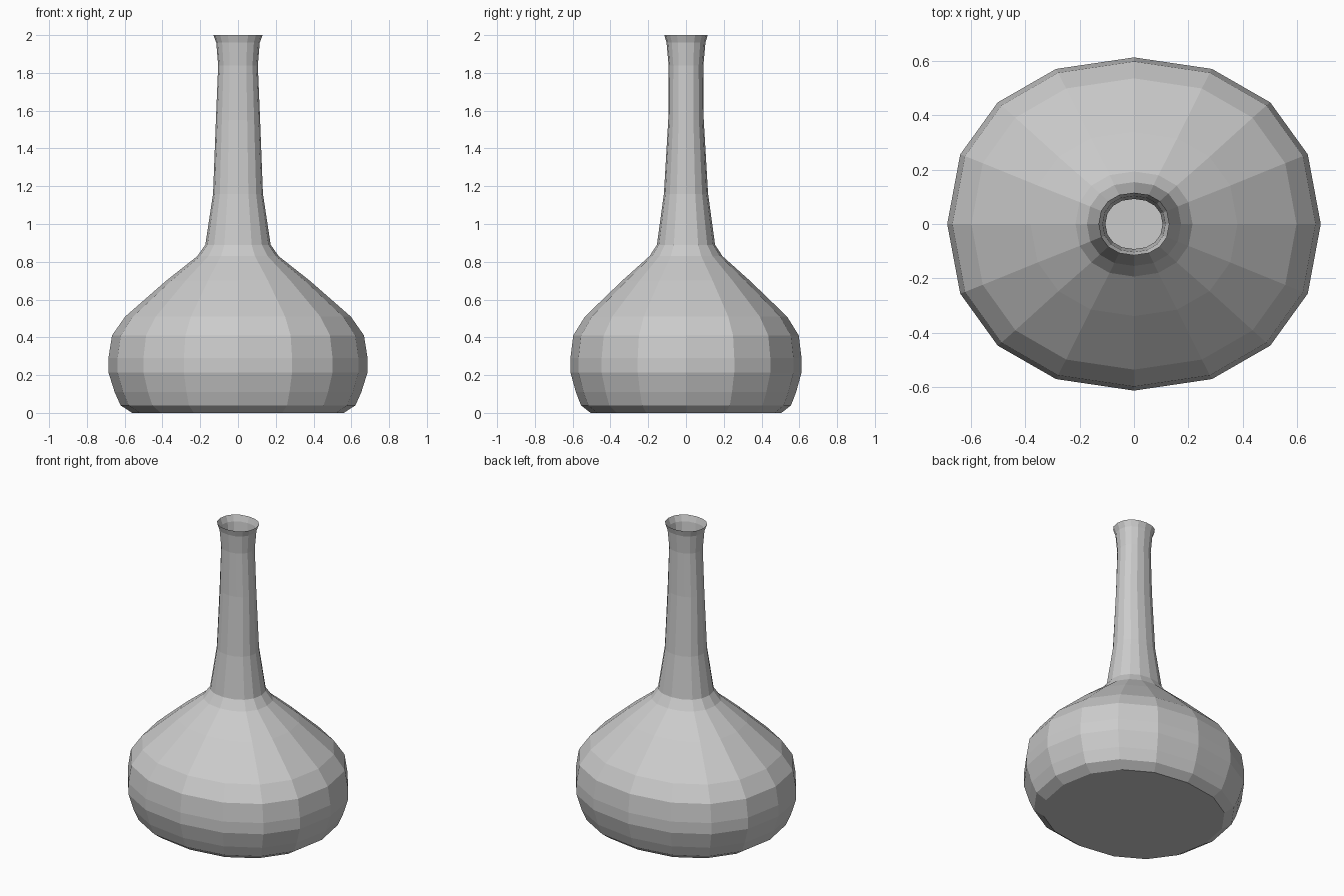
import bpy, bmesh
from math import cos, sin, pi

if "Cube" in bpy.data.objects:
    bpy.data.objects.remove(bpy.data.objects["Cube"])

SIDES = 16
# Bottle profile: height, half width (x), half depth (y)
PROFILE = [
    (0.00, 0.56, 0.505), (0.04, 0.622, 0.556), (0.11, 0.653, 0.583),
    (0.215, 0.686, 0.612), (0.29, 0.686, 0.612), (0.41, 0.667, 0.597),
    (0.51, 0.597, 0.535), (0.70, 0.38, 0.338), (0.83, 0.215, 0.193),
    (0.89, 0.173, 0.154), (1.16, 0.132, 0.117), (1.55, 0.117, 0.094),
    (1.84, 0.105, 0.092), (1.96, 0.115, 0.103), (2.00, 0.13, 0.115),
]


def rounded(v, power=2 / 2.2):
    """Slightly squared oval, as seen from the top."""
    return (1 if v >= 0 else -1) * abs(v) ** power if abs(v) > 1e-6 else 0.0


def ring(bm, z, rx, ry):
    return [bm.verts.new((rx * rounded(cos(2 * pi * i / SIDES)),
                          ry * rounded(sin(2 * pi * i / SIDES)), z))
            for i in range(SIDES)]


# Open-mouthed bottle shell with closed base
bm = bmesh.new()
rings = [ring(bm, *p) for p in PROFILE]
for low, high in zip(rings, rings[1:]):
    for i in range(SIDES):
        j = (i + 1) % SIDES
        bm.faces.new((low[i], low[j], high[j], high[i]))
bm.faces.new(rings[0][::-1])

mesh = bpy.data.meshes.new("bottle")
bm.to_mesh(mesh)
bm.free()
bottle = bpy.data.objects.new("bottle", mesh)
bpy.context.collection.objects.link(bottle)
